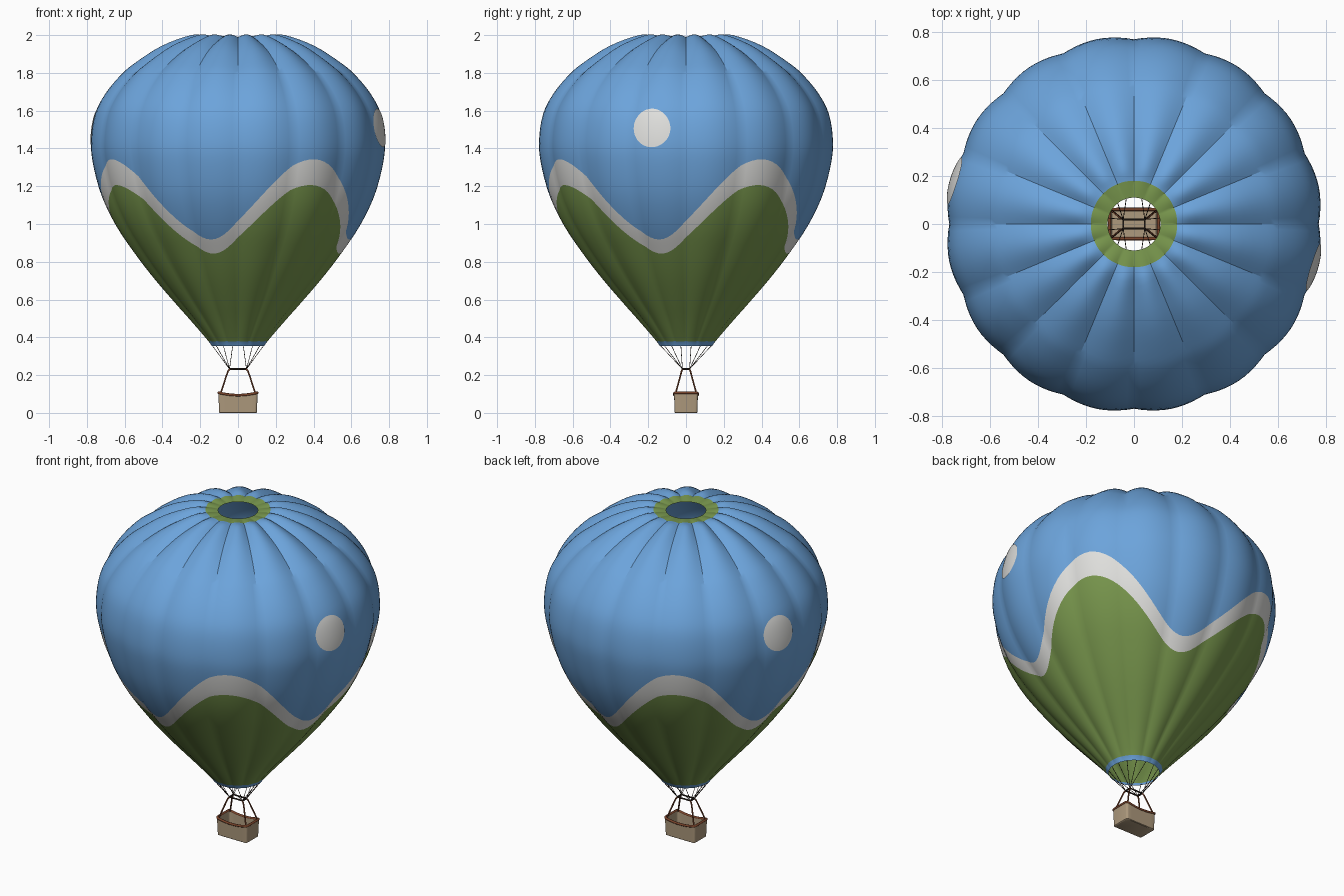
import bpy, math
from mathutils import Vector

if "Cube" in bpy.data.objects:
    bpy.data.objects.remove(bpy.data.objects["Cube"])

def material(name, rgb):
    m = bpy.data.materials.new(name)
    m.diffuse_color = (*rgb, 1)
    m.use_nodes = True
    m.node_tree.nodes["Principled BSDF"].inputs["Base Color"].default_value = m.diffuse_color
    return m

BLUE = material("sky blue", (0.15, 0.37, 0.71))
GREEN = material("leaf green", (0.19, 0.31, 0.075))
WHITE = material("off white", (0.75, 0.75, 0.73))
WICKER = material("wicker tan", (0.42, 0.32, 0.205))
BROWN = material("leather brown", (0.20, 0.06, 0.025))
DARK = material("dark rope", (0.03, 0.02, 0.014))

def mesh_object(name, verts, faces, mats, indices=None, angle=30):
    me = bpy.data.meshes.new(name)
    me.from_pydata(verts, [], faces)
    for m in mats:
        me.materials.append(m)
    if indices:
        me.polygons.foreach_set("material_index", indices)
    ob = bpy.data.objects.new(name, me)
    bpy.context.collection.objects.link(ob)
    select(ob)
    bpy.ops.object.shade_smooth_by_angle(angle=math.radians(angle))
    return ob

def select(ob):
    bpy.ops.object.select_all(action='DESELECT')
    ob.select_set(True)
    bpy.context.view_layer.objects.active = ob

def tubes(name, paths, radius, mat, closed=False, sides=2):
    cu = bpy.data.curves.new(name, 'CURVE')
    cu.dimensions = '3D'
    cu.bevel_depth = radius
    cu.bevel_resolution = sides
    cu.use_fill_caps = True
    for pts in paths:
        sp = cu.splines.new('POLY')
        sp.points.add(len(pts) - 1)
        for p, q in zip(sp.points, pts):
            p.co = (*q, 1)
        sp.use_cyclic_u = closed
        sp.use_smooth = True
    cu.materials.append(mat)
    ob = bpy.data.objects.new(name, cu)
    bpy.context.collection.objects.link(ob)
    select(ob)
    bpy.ops.object.convert(target='MESH')

# Envelope profile at the seams: radius, height, gore bulge
PROFILE = [Vector(p) for p in [
    (.140, .355, .001), (.155, .380, .003), (.240, .485, .008), (.345, .605, .010),
    (.450, .730, .012), (.545, .855, .013), (.642, 1.00, .014), (.718, 1.16, .015),
    (.762, 1.33, .016), (.770, 1.45, .016), (.748, 1.58, .017), (.696, 1.68, .018),
    (.620, 1.77, .020), (.545, 1.832, .022), (.400, 1.922, .024), (.250, 1.978, .022),
    (.180, 1.990, .008), (.110, 1.988, .001)]]
LAST = len(PROFILE) - 1

def profile(t):
    i = min(max(int(t), 0), LAST - 1)
    u = t - i
    p0, p1, p2, p3 = (PROFILE[min(max(k, 0), LAST)] for k in range(i - 1, i + 3))
    return 0.5 * (2 * p1 + (p2 - p0) * u + (2 * p0 - 5 * p1 + 4 * p2 - p3) * u * u
                  + (3 * p1 - p0 - 3 * p2 + p3) * u ** 3)

def t_at_height(z):
    lo, hi = 0.0, 14.0
    for _ in range(30):
        mid = (lo + hi) / 2
        lo, hi = (mid, hi) if profile(mid).y < z else (lo, mid)
    return lo

def surface(t, phi, lift=0):
    p = profile(t)
    d = profile(min(t + .01, LAST)) - profile(max(t - .01, 0))
    n = Vector((d.y, -d.x)).normalized()
    b = p.z * abs(math.sin(8 * phi)) + lift
    r, z = p.x + n.x * b, p.y + n.y * b
    return Vector((r * math.cos(phi), r * math.sin(phi), z))

# Envelope: 16 gores, rows follow the painted wave borders
COLS = 16 * 10
BANDS = [(2, 0), (16, 1), (4, 2), (36, 0), (4, 1)]   # rows, colour index
verts, faces, idx = [], [], []
rows = sum(n for n, _ in BANDS) + 1
for c in range(COLS):
    phi = 2 * math.pi * c / COLS
    wave = math.cos(4 * (phi - math.radians(31)))
    stops = [0, 1, t_at_height(1.03 + .18 * wave), t_at_height(1.135 + .21 * wave), LAST - 1, LAST]
    ts = [0]
    for (n, _), a, b in zip(BANDS, stops, stops[1:]):
        ts += [a + (b - a) * (k + 1) / n for k in range(n)]
    verts += [surface(t, phi) for t in ts]
row_colour = [m for n, m in BANDS for _ in range(n)]
for c in range(COLS):
    d = (c + 1) % COLS
    for r in range(rows - 1):
        faces.append((c * rows + r, d * rows + r, d * rows + r + 1, c * rows + r + 1))
        idx.append(row_colour[r])
mesh_object("envelope", verts, faces, [BLUE, GREEN, WHITE], idx)

# Round white spots on two opposite sides, laid on the fabric
def spot(name, turn):
    rings, seg = 8, 48
    vs, fs = [], []
    for k in range(rings + 1):
        for s in range(seg if k else 1):
            a = 2 * math.pi * s / seg
            y = -.18 + .098 * k / rings * math.cos(a)
            z = 1.505 + .098 * k / rings * math.sin(a)
            t = t_at_height(z)
            phi = math.asin(y / (profile(t).x + .01))
            p = surface(t, phi, .004)
            vs.append((p.x * turn, p.y * turn, p.z))
    for s in range(seg):
        n = (s + 1) % seg
        fs.append((0, 1 + s, 1 + n))
        for k in range(rings - 1):
            a, b = 1 + k * seg, 1 + (k + 1) * seg
            fs.append((a + s, b + s, b + n, a + n))
    mesh_object(name, vs, fs, [WHITE])

spot("right_spot", 1)
spot("left_spot", -1)

# Basket: rounded rectangle walls with a sagging top edge
def loop(hx, hy, z, sag=False, rad=.012):
    pts = []
    for cx, cy, a0 in ((1, 1, 0), (-1, 1, 90), (-1, -1, 180), (1, -1, 270)):
        for k in range(5):
            a = math.radians(a0 + 22.5 * k)
            pts.append((cx * (hx - rad) + rad * math.cos(a), cy * (hy - rad) + rad * math.sin(a)))
        if cx * cy > 0:      # extra points along the long sides
            pts += [(cx * (hx - rad) * (1 - j / 4), cy * hy) for j in range(1, 8)]
    return [Vector((x, y, z + (.013 * min(1, (x / hx) ** 2) if sag else 0))) for x, y in pts]

loops = [loop(.100, .060, .003), loop(.104, .063, .092, True),
         loop(.096, .055, .092, True), loop(.092, .052, .012)]
loops.insert(0, loop(.096, .056, 0))
n = len(loops[0])
verts = [p for l in loops for p in l]
faces = [(k * n + i, k * n + (i + 1) % n, (k + 1) * n + (i + 1) % n, (k + 1) * n + i)
         for k in range(len(loops) - 1) for i in range(n)]
faces += [tuple(reversed(range(n))), tuple(range(4 * n, 5 * n))]
mesh_object("basket", verts, faces, [WICKER])
tubes("basket_rim", [loop(.102, .061, .094, True)], .007, BROWN, closed=True)

# Burner frame, four bent poles and the ropes up to the mouth
FX, FY, FZ = .045, .019, .232
tubes("burner_frame", [[(FX, FY, FZ), (-FX, FY, FZ), (-FX, -FY, FZ), (FX, -FY, FZ)]], .005, DARK, closed=True)
corners = [(sx, sy) for sx in (1, -1) for sy in (1, -1)]
tubes("poles", [[(sx * x, sy * y, z) for x, y, z in
                 ((.042, FY, .232), (.052, .023, .222), (.062, .030, .195), (.093, .056, .100))]
                for sx, sy in corners], .0045, BROWN)
ropes = []
for k in range(16):
    phi = 2 * math.pi * (k + .5) / 16
    top = surface(0, phi)
    ropes.append([(math.copysign(FX, top.x), math.copysign(FY, top.y), FZ), (top.x, top.y, top.z + .005)])
tubes("ropes", ropes, .0016, DARK, sides=1)
